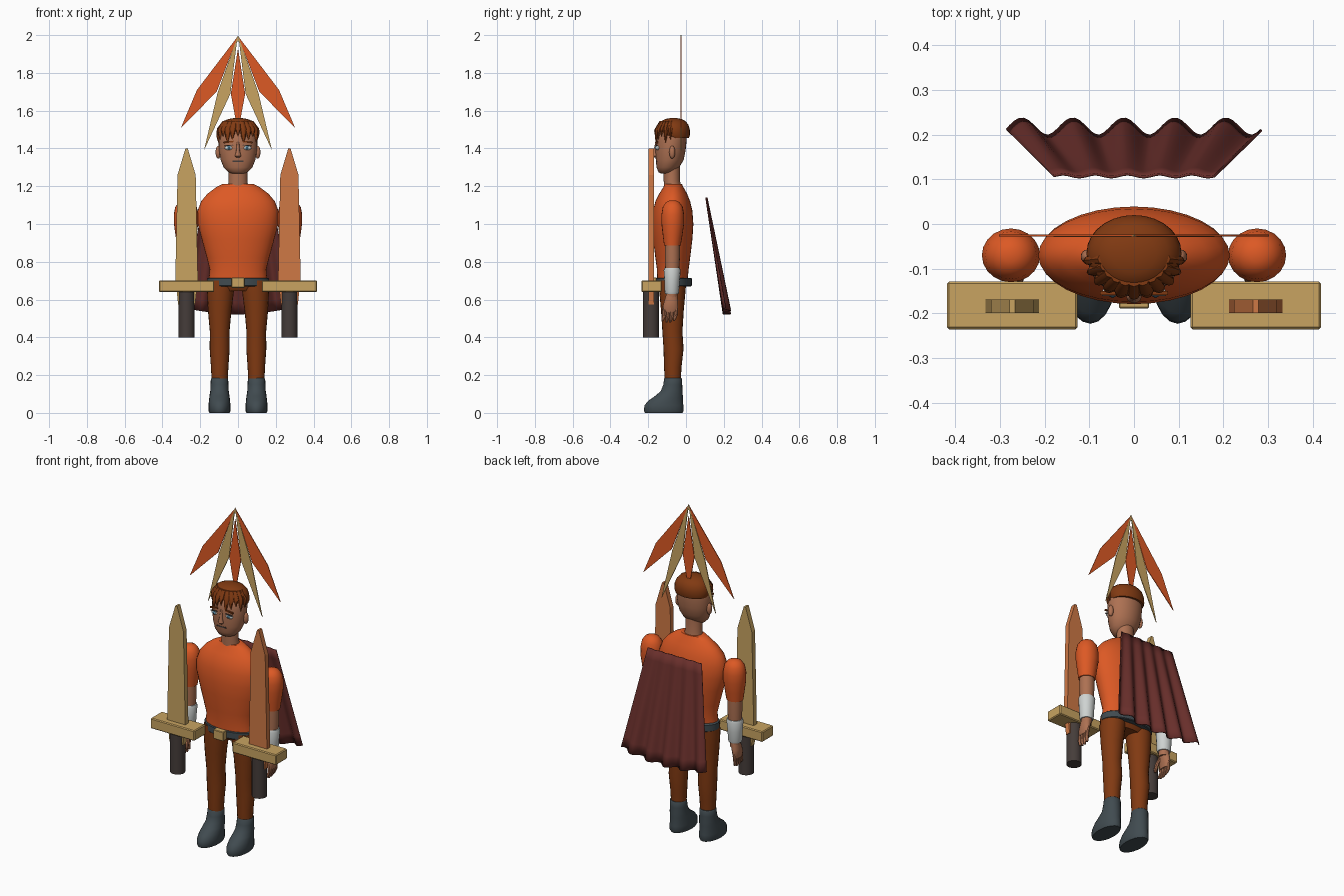
import bpy, bmesh, math
from mathutils import Vector


def colour(name, r, g, b):
    m = bpy.data.materials.new(name)
    m.diffuse_color = (r, g, b, 1)
    return m


ORANGE = colour("orange cloth", .72, .10, .018)
RUSSET = colour("russet brown", .22, .042, .006)
SKIN = colour("skin", .42, .165, .085)
GOLD = colour("gold", .58, .37, .12)
COPPER = colour("copper", .62, .19, .06)
MAROON = colour("maroon", .14, .028, .024)
SLATE = colour("slate", .052, .07, .08)
DARK = colour("dark grip", .06, .046, .042)
WHITE = colour("pale bracer", .62, .65, .64)
BLUE = colour("eye blue", .10, .28, .42)


def finish(bm, name, mat, smooth=True):
    bmesh.ops.recalc_face_normals(bm, faces=bm.faces[:])
    me = bpy.data.meshes.new(name)
    bm.to_mesh(me)
    bm.free()
    ob = bpy.data.objects.new(name, me)
    bpy.context.collection.objects.link(ob)
    me.materials.append(mat)
    if smooth:
        bpy.ops.object.select_all(action='DESELECT')
        ob.select_set(True)
        bpy.context.view_layer.objects.active = ob
        bpy.ops.object.shade_smooth_by_angle(angle=math.radians(40))
    return ob


def loft(name, mat, rings, n=24, ox=0):
    """Skin horizontal elliptical rings given as (z, cx, cy, rx, ry)."""
    bm = bmesh.new()
    loops = []
    for z, cx, cy, rx, ry in rings:
        loops.append([bm.verts.new((ox + cx + rx * math.cos(2 * math.pi * i / n),
                                    cy + ry * math.sin(2 * math.pi * i / n), z))
                      for i in range(n)])
    for a, b in zip(loops, loops[1:]):
        for i in range(n):
            j = (i + 1) % n
            bm.faces.new((a[i], a[j], b[j], b[i]))
    bm.faces.new(loops[0])
    bm.faces.new(loops[-1])
    return finish(bm, name, mat)


def ball(name, mat, centre, radii):
    bm = bmesh.new()
    bmesh.ops.create_uvsphere(bm, u_segments=16, v_segments=10, radius=1)
    for v in bm.verts:
        v.co = Vector(c + r * p for c, r, p in zip(centre, radii, v.co))
    return finish(bm, name, mat)


def box(name, mat, centre, size, bevel=0, tilt=0):
    bm = bmesh.new()
    bmesh.ops.create_cube(bm, size=1)
    for v in bm.verts:
        v.co = Vector(p * s for p, s in zip(v.co, size))
    if bevel:
        bmesh.ops.bevel(bm, geom=bm.edges[:], offset=bevel, segments=1, affect='EDGES')
    ob = finish(bm, name, mat, False)
    ob.location = centre
    ob.rotation_euler.y = tilt
    return ob


def plate(name, mat, outline, y, thick):
    """Extrude an (x, z) outline along y."""
    bm = bmesh.new()
    f = bm.faces.new([bm.verts.new((x, y - thick / 2, z)) for x, z in outline])
    r = bmesh.ops.extrude_face_region(bm, geom=[f])
    for v in r['geom']:
        if isinstance(v, bmesh.types.BMVert):
            v.co.y += thick
    return finish(bm, name, mat, False)


# Torso, belt and hips
loft("shirt", ORANGE, [
    (.70, 0, -.072, .155, .08), (.76, 0, -.07, .15, .084), (.82, 0, -.07, .165, .092),
    (.92, 0, -.07, .192, .104), (1.0, 0, -.07, .213, .109), (1.07, 0, -.07, .214, .104),
    (1.12, 0, -.07, .195, .092), (1.16, 0, -.068, .162, .074), (1.195, 0, -.067, .115, .053),
    (1.213, 0, -.067, .08, .045)], 32)
loft("belt", SLATE, [(.67, 0, -.065, .158, .092), (.674, 0, -.065, .164, .096),
                     (.711, 0, -.065, .164, .096), (.715, 0, -.065, .158, .092)], 32)
box("buckle", GOLD, (0, -.172, .69), (.068, .034, .055), .003)
loft("hips", RUSSET, [(.645, 0, -.07, .11, .055), (.68, 0, -.07, .15, .075),
                      (.71, 0, -.07, .15, .077)])

# Legs and shoes
for s, side in ((-1, "right"), (1, "left")):
    loft(side + "_trouser_leg", RUSSET, [
        (.16, 0, -.07, .042, .042), (.24, 0, -.07, .046, .046), (.34, 0, -.066, .053, .053),
        (.43, 0, -.072, .052, .053), (.54, 0, -.072, .062, .06), (.64, -s * .004, -.072, .071, .069),
        (.70, -s * .008, -.07, .072, .072)], 20, s * .097)
    loft(side + "_shoe", SLATE, [
        (0, 0, -.118, .053, .100), (.01, 0, -.118, .058, .105), (.04, 0, -.117, .058, .103),
        (.065, 0, -.108, .056, .091), (.09, 0, -.09, .053, .073), (.115, 0, -.076, .049, .058),
        (.15, 0, -.07, .047, .05), (.18, 0, -.068, .046, .048), (.185, 0, -.068, .042, .044)],
        20, s * .098)

    # Arms: sleeve, forearm, bracer, hand
    ax = s * .275
    loft(side + "_sleeve", ORANGE, [
        (1.125, 0, -.07, .015, .015), (1.115, 0, -.07, .038, .036), (1.09, 0, -.07, .057, .053),
        (1.05, 0, -.07, .065, .06), (1.0, 0, -.07, .064, .06), (.94, 0, -.071, .056, .052),
        (.885, 0, -.072, .048, .044)], 20, ax)
    loft(side + "_forearm", SKIN, [
        (.60, 0, -.075, .028, .028), (.70, 0, -.074, .034, .034), (.82, 0, -.072, .042, .04),
        (.90, 0, -.072, .042, .04)], 16, ax)
    loft(side + "_bracer", WHITE, [
        (.63, 0, -.075, .036, .035), (.64, 0, -.075, .04, .038), (.70, 0, -.074, .043, .041),
        (.755, 0, -.073, .048, .045), (.768, 0, -.073, .044, .041)], 16, ax)
    loft(side + "_palm", SKIN, [
        (.535, s * .012, -.083, .014, .034), (.56, s * .012, -.082, .02, .042),
        (.59, s * .008, -.079, .024, .038), (.635, 0, -.075, .026, .028)], 14, ax)
    for k in range(4):
        y = -.052 - k * .02
        loft(f"{side}_finger_{k + 1}", SKIN, [
            (.475 + .008 * abs(k - 1.5), s * .004, y - .012, .005, .005),
            (.49 + .006 * abs(k - 1.5), s * .008, y - .009, .009, .009),
            (.52, s * .014, y - .002, .010, .0105), (.555, s * .012, y, .011, .011)], 8, ax)
    loft(side + "_thumb", SKIN, [
        (.515, -s * .02, -.122, .006, .006), (.53, -s * .02, -.121, .010, .010),
        (.565, -s * .016, -.112, .012, .012), (.60, -s * .006, -.094, .012, .012)], 8, ax)

# Swords: blade, guard, grip
for s, side, mat in ((-1, "right", GOLD), (1, "left", COPPER)):
    x = s * .272
    outline = [(x + a, z) for a, z in
               ((-.045, .575), (.045, .575), (.052, .64), (.06, .70), (.048, 1.26), (.006, 1.4),
                (-.006, 1.4), (-.048, 1.26), (-.06, .70), (-.052, .64))]
    plate(side + "_sword_blade", mat, outline, -.184, .03)
    box(side + "_sword_guard", GOLD, (x, -.182, .67), (.292, .107, .062), .005)
    loft(side + "_sword_grip", DARK, [(.40, 0, -.185, .042, .042),
                                      (.65, 0, -.185, .042, .042)], 20, x)

# Neck and head
loft("neck", SKIN, [(1.19, 0, -.07, .056, .046), (1.23, 0, -.075, .049, .043),
                    (1.32, 0, -.075, .049, .043)])
loft("head", SKIN, [
    (1.267, 0, -.108, .03, .025), (1.275, 0, -.104, .052, .042), (1.30, 0, -.096, .076, .06),
    (1.34, 0, -.086, .092, .074), (1.39, 0, -.082, .101, .08), (1.44, 0, -.078, .103, .081),
    (1.49, 0, -.075, .098, .078), (1.53, 0, -.07, .07, .055), (1.545, 0, -.07, .03, .025)], 28)
loft("nose", SKIN, [(1.352, 0, -.16, .010, .008), (1.36, 0, -.163, .017, .014),
                    (1.385, 0, -.162, .010, .010), (1.435, 0, -.157, .006, .006)], 10)
box("mouth", DARK, (0, -.156, 1.333), (.06, .008, .007))
for s, side in ((-1, "right"), (1, "left")):
    ball(side + "_ear", SKIN, (s * .104, -.073, 1.38), (.015, .016, .034))
    ball(side + "_eye", WHITE, (s * .048, -.15, 1.403), (.023, .011, .012))
    ball(side + "_iris", BLUE, (s * .048, -.157, 1.404), (.010, .007, .010))
    ball(side + "_pupil", DARK, (s * .048, -.161, 1.404), (.004, .005, .005))
    box(side + "_eyelid", DARK, (s * .048, -.156, 1.416), (.046, .009, .004), 0, s * .08)
    box(side + "_eyebrow", RUSSET, (s * .05, -.154, 1.434), (.052, .009, .008), 0, s * .12)

# Hair cap and fringe locks
loft("hair_cap", RUSSET, [
    (1.455, 0, -.055, .098, .07), (1.47, 0, -.064, .106, .084), (1.50, 0, -.067, .106, .087),
    (1.525, 0, -.067, .097, .08), (1.545, 0, -.067, .077, .064), (1.556, 0, -.067, .05, .042),
    (1.561, 0, -.067, .018, .015)], 28)
for k in range(11):
    t = math.radians(188 + k * 16.4)
    c, d = math.cos(t), math.sin(t)
    tip = 1.432 + .016 * (k % 3)
    loft(f"fringe_lock_{k + 1}", RUSSET, [
        (tip, c * .104, -.07 + d * .092, .002, .002),
        (tip + .03, c * .103, -.07 + d * .091, .012, .008),
        (1.505, c * .096, -.07 + d * .082, .017, .012),
        (1.545, c * .068, -.07 + d * .058, .014, .012)], 8)

# Fan crest of flat leaves sharing one apex
leaf_outer = ((0, 1.995), (.217, 1.71), (.302, 1.51), (.113, 1.70))
leaf_inner = ((.002, 1.995), (.108, 1.695), (.18, 1.39), (.04, 1.69))
for s, side in ((-1, "right"), (1, "left")):
    plate(side + "_outer_crest_leaf", ORANGE, [(s * a, z) for a, z in leaf_outer], -.026, .004)
    plate(side + "_inner_crest_leaf", GOLD, [(s * a, z) for a, z in leaf_inner], -.026, .005)
plate("crest_tip", GOLD, ((-.012, 1.965), (0, 2.0), (.012, 1.965)), -.026, .004)
plate("centre_crest_leaf", ORANGE, ((0, 1.93), (.038, 1.69), (.012, 1.55),
                                    (-.012, 1.55), (-.038, 1.69)), -.026, .004)

# Pleated cape flaring towards its hem
bm = bmesh.new()
nu, nv = 60, 10
grid = []
for j in range(nv + 1):
    v = j / nv
    row = []
    for i in range(nu + 1):
        u = i / nu
        fold = math.cos(2 * math.pi * 5 * (u - .06)) * (.003 + .016 * v)
        row.append(bm.verts.new(((2 * u - 1) * (.18 + .105 * v), .108 + .108 * v + fold,
                                 1.14 - (.585 + .033 * math.sin(math.pi * u)) * v)))
    grid.append(row)
for a, b in zip(grid, grid[1:]):
    for i in range(nu):
        bm.faces.new((a[i], a[i + 1], b[i + 1], b[i]))
cape = finish(bm, "cape", MAROON)
mod = cape.modifiers.new("thickness", 'SOLIDIFY')
mod.thickness = .006
mod.offset = 0
